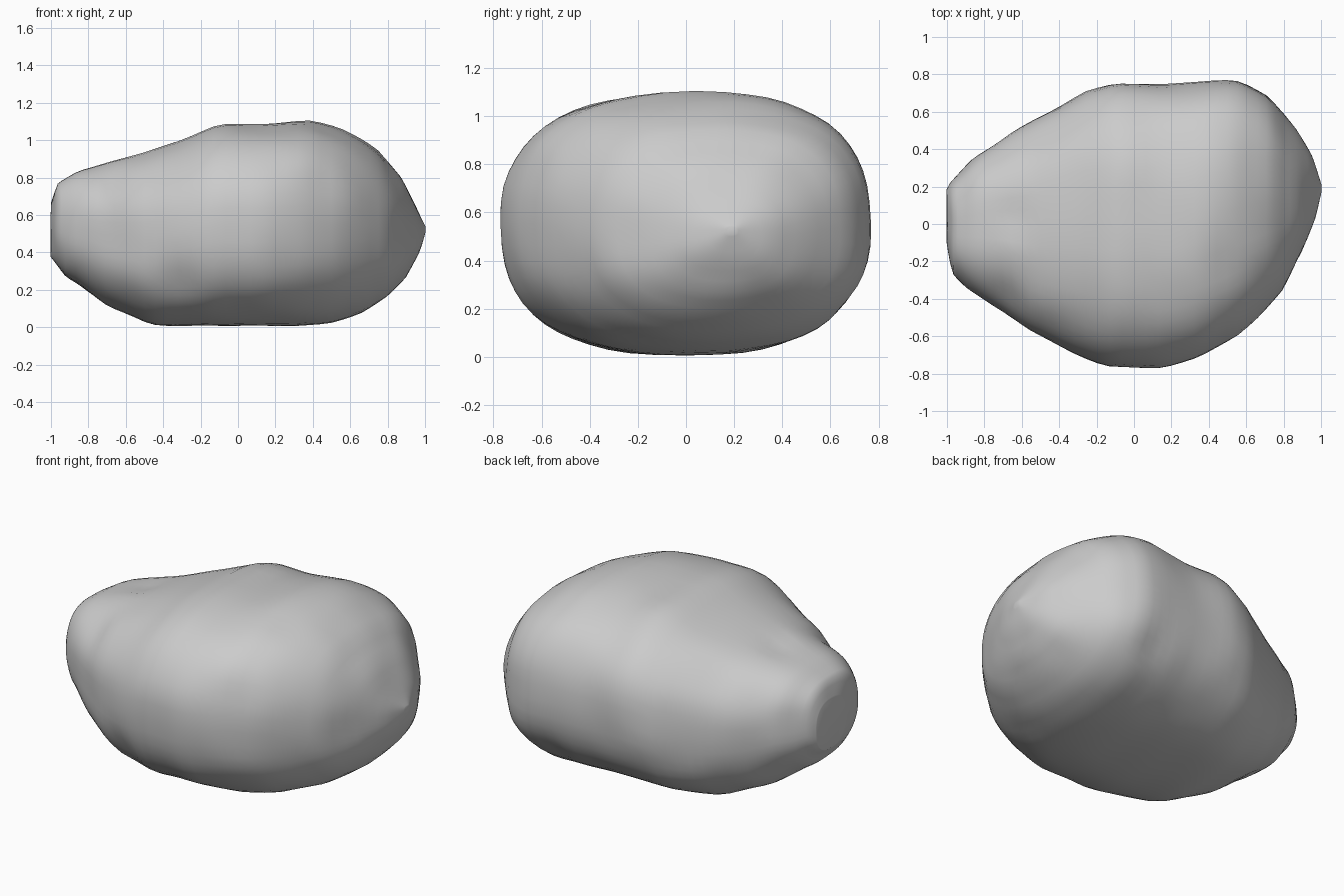
import bpy, bmesh, math
from mathutils import Vector, noise

if "Cube" in bpy.data.objects:
    bpy.data.objects.remove(bpy.data.objects["Cube"])

# Outline curves along x, as (x, value) points
TOP = [(-1, .67), (-.97, .77), (-.85, .84), (-.7, .88), (-.3, 1.0), (-.1, 1.09), (.1, 1.085),
       (.4, 1.105), (.53, 1.07), (.67, 1.0), (.75, .95), (.87, .8), (.95, .65), (1, .54)]
BOTTOM = [(-1, .38), (-.92, .27), (-.85, .23), (-.7, .11), (-.47, .01), (.3, .005), (.48, .02),
          (.67, .08), (.8, .17), (.9, .27), (.97, .4), (1, .51)]
BACK = [(-1, .18), (-.98, .22), (-.85, .36), (-.65, .49), (-.4, .63), (-.26, .71), (-.1, .755),
        (.15, .745), (.47, .775), (.57, .77), (.71, .69), (.87, .5), (.95, .36), (1, .21)]
FRONT = [(-1, -.1), (-.97, -.27), (-.9, -.34), (-.7, -.47), (-.55, -.58), (-.32, -.69),
         (-.15, -.77), (.15, -.77), (.35, -.71), (.55, -.6), (.67, -.49), (.8, -.35),
         (.9, -.14), (.97, .04), (1, .17)]
# Dents: position, radius, depth
DENTS = [((-.63, .03, .9), .07, .03), ((-.65, -.35, .75), .1, .02), ((.45, -.22, 1.03), .12, .02),
         ((-.35, -.66, .2), .12, .02), ((.45, .72, .2), .1, .03)]


def at(curve, x):
    for (x0, v0), (x1, v1) in zip(curve, curve[1:]):
        if x <= x1:
            return v0 + (v1 - v0) * (x - x0) / (x1 - x0)
    return curve[-1][1]


def spow(v, p):
    return math.copysign(abs(v) ** p, v)


# Rock body: rounded cross-sections lofted along x
RINGS, SIDES = 48, 56
bm = bmesh.new()
rings = []
for i in range(RINGS + 1):
    x = -math.cos(math.pi * i / RINGS)
    lo, hi, f, b = (at(c, x) for c in (BOTTOM, TOP, FRONT, BACK))
    ring = []
    for k in range(SIDES):
        a = 2 * math.pi * k / SIDES
        p = 2 / 2.5
        y = (f + b) / 2 + (b - f) / 2 * spow(math.cos(a), p)
        z = (lo + hi) / 2 + (hi - lo) / 2 * spow(math.sin(a), p)
        ring.append(bm.verts.new((x, y, z)))
    rings.append(ring)
for r, s in zip(rings, rings[1:]):
    for k in range(SIDES):
        n = (k + 1) % SIDES
        bm.faces.new((r[k], r[n], s[n], s[k]))
bm.faces.new(rings[0])
bm.faces.new(rings[-1])
bmesh.ops.recalc_face_normals(bm, faces=bm.faces)

# Weathering: gentle lumps and a few dents
bm.normal_update()
for v in bm.verts:
    d = .01 * noise.noise(v.co * 4.5 + Vector((3, 1, 7)))
    for pos, radius, depth in DENTS:
        d -= depth * math.exp(-((v.co - Vector(pos)).length / radius) ** 2)
    v.co += v.normal * d
bmesh.ops.smooth_vert(bm, verts=bm.verts, factor=.4, use_axis_x=False, use_axis_y=True, use_axis_z=True)
for v in bm.verts:
    v.co.z = max(v.co.z, 0)

mesh = bpy.data.meshes.new("rock")
bm.to_mesh(mesh)
bm.free()
mesh.polygons.foreach_set("use_smooth", [True] * len(mesh.polygons))
rock = bpy.data.objects.new("rock", mesh)
bpy.context.collection.objects.link(rock)
bpy.context.view_layer.objects.active = rock
rock.select_set(True)
bpy.ops.object.shade_smooth_by_angle(angle=math.radians(50))
